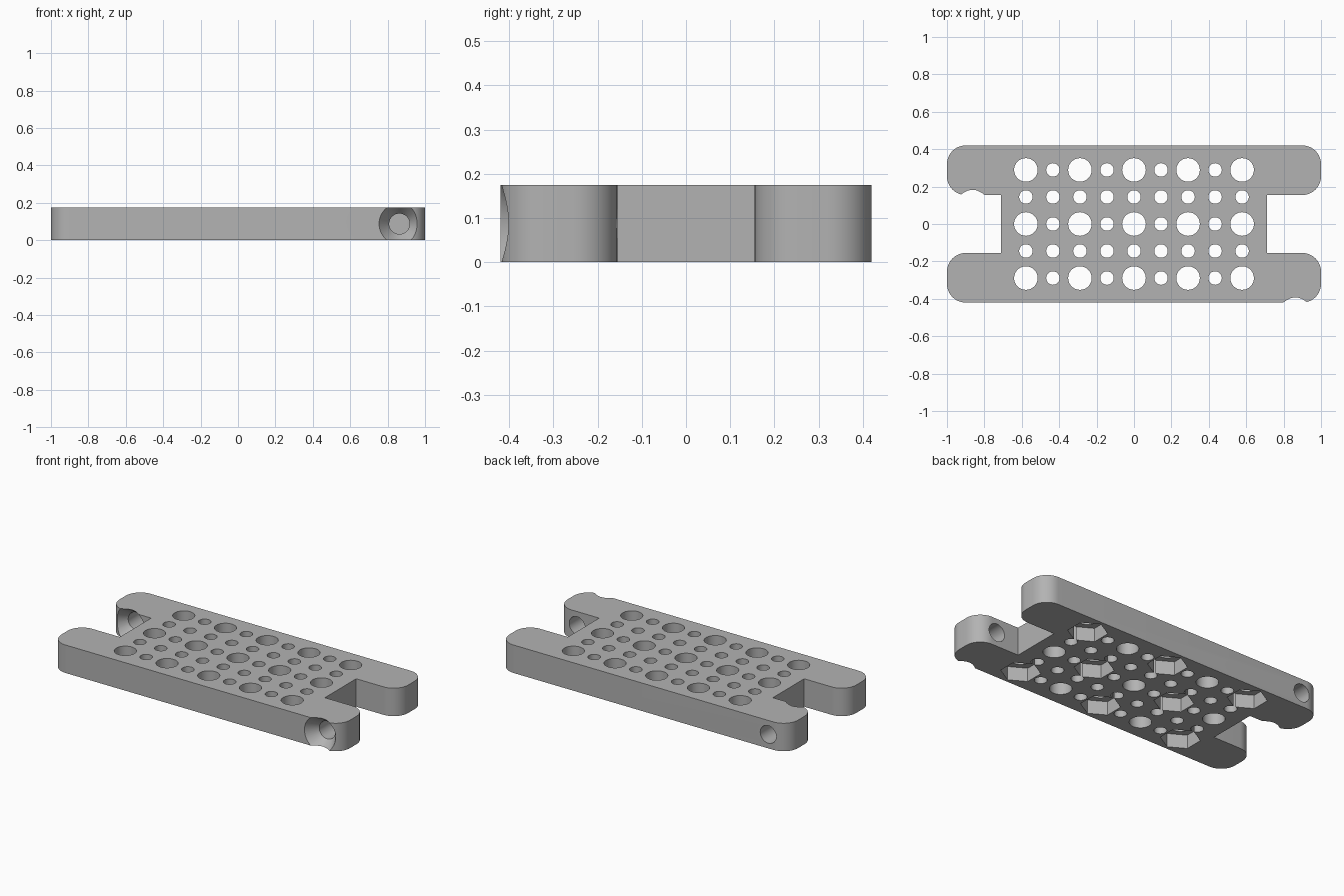
import bpy
import bmesh
from math import cos, sin, pi, radians

cube = bpy.data.objects.get("Cube")
if cube:
    bpy.data.objects.remove(cube, do_unlink=True)

HEIGHT, HALF_Y, ARM_Y, NECK_X = 0.175, 0.42, 0.155, 0.71
CORNER, PITCH = 0.1, 0.1445
BORE_X = 0.863

grey = bpy.data.materials.new("plain grey")
grey.use_nodes = True
grey.diffuse_color = (0.45, 0.45, 0.45, 1)
grey.node_tree.nodes["Principled BSDF"].inputs["Base Color"].default_value = (0.45, 0.45, 0.45, 1)


def finish(bm, name):
    bmesh.ops.recalc_face_normals(bm, faces=bm.faces)
    mesh = bpy.data.meshes.new(name)
    bm.to_mesh(mesh)
    bm.free()
    mesh.materials.append(grey)
    obj = bpy.data.objects.new(name, mesh)
    bpy.context.collection.objects.link(obj)
    return obj


def add_loft(bm, rings):
    """Closed solid through rings of equal point count."""
    loops = [[bm.verts.new(p) for p in ring] for ring in rings]
    n = len(loops[0])
    for a, b in zip(loops, loops[1:]):
        for i in range(n):
            j = (i + 1) % n
            bm.faces.new((a[i], a[j], b[j], b[i]))
    bm.faces.new(loops[0])
    bm.faces.new(loops[-1])


def upright(bm, x, y, radius, z0, z1, sides, turn=0.0):
    add_loft(bm, [[(x + radius * cos(turn + 2 * pi * i / sides),
                    y + radius * sin(turn + 2 * pi * i / sides), z)
                   for i in range(sides)] for z in (z0, z1)])


def arc(cx, cy, start, steps=12):
    return [(cx + CORNER * cos(start + pi / 2 * i / steps),
             cy + CORNER * sin(start + pi / 2 * i / steps)) for i in range(steps + 1)]


# H-shaped outline: one half, then the same half turned round
half = [(NECK_X, ARM_Y)]
half += arc(1 - CORNER, ARM_Y + CORNER, -pi / 2)
half += arc(1 - CORNER, HALF_Y - CORNER, 0)
half += arc(-1 + CORNER, HALF_Y - CORNER, pi / 2)
half += arc(-1 + CORNER, ARM_Y + CORNER, pi)
half += [(-NECK_X, ARM_Y)]
outline = half + [(-x, -y) for x, y in half]
bm = bmesh.new()
add_loft(bm, [[(x, y, z) for x, y in outline] for z in (0, HEIGHT)])
plate = finish(bm, "connector_plate")

# Grid of large and small through holes, with nut pockets under every other large one
holes, pockets = bmesh.new(), bmesh.new()
for i in range(-4, 5):
    for j in range(-2, 3):
        large = i % 2 == 0 and j % 2 == 0
        x, y = i * PITCH, j * PITCH
        upright(holes, x, y, 0.063 if large else 0.036, -0.1, HEIGHT + 0.1, 40 if large else 28)
        if large and (i // 2 + j // 2 + 1) % 2 == 0:
            upright(pockets, x, y, 0.113, -0.1, 0.085, 6, pi / 2)

# Countersunk bores running front to back through two opposite arms
bores = bmesh.new()
for x, face_y in ((BORE_X, -HALF_Y), (-BORE_X, ARM_Y)):
    profile = ((-0.05, 0.109), (0, 0.109), (0.07, 0.055), (0.32, 0.055))
    add_loft(bores, [[(x + r * cos(2 * pi * k / 48), face_y + d, HEIGHT / 2 + r * sin(2 * pi * k / 48))
                      for k in range(48)] for d, r in profile])

cutters = [finish(holes, "hole_cutter"), finish(pockets, "nut_pocket_cutter"),
           finish(bores, "bore_cutter")]
for cutter in cutters:
    cutter.hide_render = True
    mod = plate.modifiers.new(cutter.name, 'BOOLEAN')
    mod.operation = 'DIFFERENCE'
    mod.solver = 'EXACT'
    mod.object = cutter

# Bake the cuts and drop the cutters
bpy.ops.object.select_all(action='DESELECT')
plate.select_set(True)
bpy.context.view_layer.objects.active = plate
for mod in list(plate.modifiers):
    bpy.ops.object.modifier_apply(modifier=mod.name)
for cutter in cutters:
    bpy.data.objects.remove(cutter, do_unlink=True)
bpy.ops.object.shade_smooth_by_angle(angle=radians(30))
